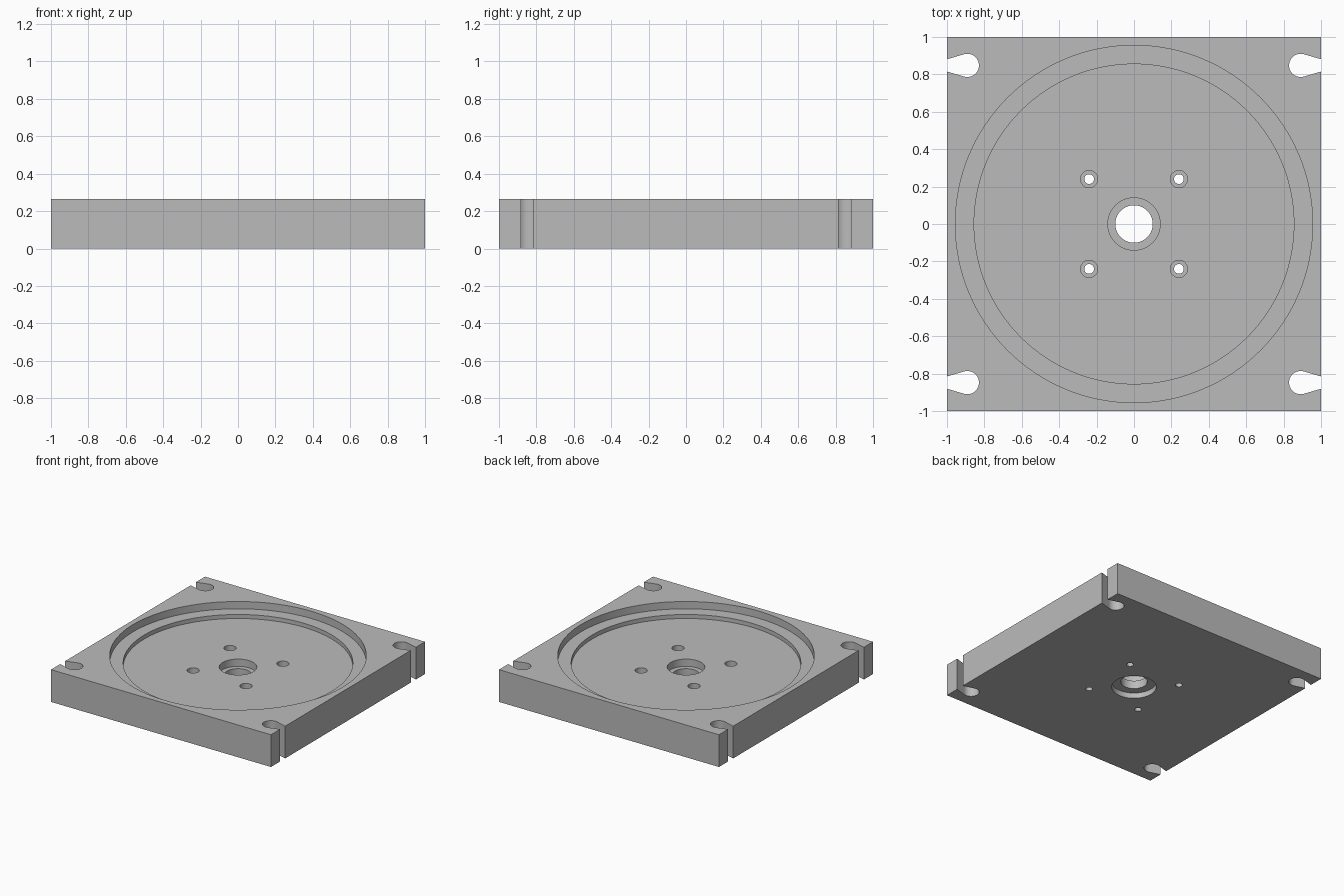
import bpy, bmesh, math

if "Cube" in bpy.data.objects:
    bpy.data.objects.remove(bpy.data.objects["Cube"])

HEIGHT = 0.265
LEDGE = HEIGHT - 0.06     # upper recess shelf
FLOOR = HEIGHT - 0.093    # pan floor

grey = bpy.data.materials.new("light grey")
grey.diffuse_color = (0.5, 0.5, 0.5, 1)
grey.use_nodes = True
grey.node_tree.nodes["Principled BSDF"].inputs["Base Color"].default_value = grey.diffuse_color


def prism(name, outline, z0, z1):
    """Closed prism from a counter-clockwise outline."""
    bm = bmesh.new()
    low = [bm.verts.new((x, y, z0)) for x, y in outline]
    high = [bm.verts.new((x, y, z1)) for x, y in outline]
    bm.faces.new(low[::-1])
    bm.faces.new(high)
    n = len(outline)
    for i in range(n):
        j = (i + 1) % n
        bm.faces.new((low[i], low[j], high[j], high[i]))
    bmesh.ops.recalc_face_normals(bm, faces=bm.faces)
    mesh = bpy.data.meshes.new(name)
    bm.to_mesh(mesh)
    bm.free()
    mesh.materials.append(grey)
    obj = bpy.data.objects.new(name, mesh)
    bpy.context.collection.objects.link(obj)
    return obj


def circle(r, n, cx=0, cy=0):
    return [(cx + r * math.cos(2 * math.pi * i / n),
             cy + r * math.sin(2 * math.pi * i / n)) for i in range(n)]


def cut(cutter):
    """Subtract a cutter from the plate and remove it."""
    cutter.hide_render = True
    mod = plate.modifiers.new("cut", 'BOOLEAN')
    mod.operation = 'DIFFERENCE'
    mod.solver = 'EXACT'
    mod.object = cutter
    bpy.ops.object.modifier_apply(modifier=mod.name)
    bpy.data.objects.remove(cutter)


# Square base plate
plate = prism("base_plate", [(-1, -1), (1, -1), (1, 1), (-1, 1)], 0, HEIGHT)
bpy.context.view_layer.objects.active = plate
plate.select_set(True)

# Stepped round recess
cut(prism("upper_recess", circle(0.955, 128), LEDGE, 0.4))
cut(prism("pan_recess", circle(0.855, 128), FLOOR, 0.4))

# Centre bore, counterbored from both sides
cut(prism("top_counterbore", circle(0.14, 64), FLOOR - 0.06, 0.4))
cut(prism("bottom_counterbore", circle(0.168, 64), -0.1, 0.045))
cut(prism("centre_bore", circle(0.1, 64), -0.1, 0.4))

# Four counterbored screw holes and four keyhole slots
R, CX, CY = 0.062, 0.891, 0.848
reach, half = 1 - CX, 0.033
tangent = math.pi - math.atan2(half, reach) - math.acos(R / math.hypot(half, reach))
tangent = math.pi - tangent          # arc end measured from the outward direction
tx, ty = R * math.cos(tangent), R * math.sin(tangent)
end_x = reach + 0.05
end_y = half + (half - ty) / (reach - tx) * 0.05
steps = 32
arc = [tangent + (2 * math.pi - 2 * tangent) * i / steps for i in range(steps + 1)]
slot = [(end_x, -end_y), (end_x, end_y)] + [(R * math.cos(a), R * math.sin(a)) for a in arc]
for sx in (-1, 1):
    for sy in (-1, 1):
        hx, hy = 0.24 * sx, 0.24 * sy
        cut(prism("screw_counterbore", circle(0.046, 32, hx, hy), FLOOR - 0.09, 0.4))
        cut(prism("screw_hole", circle(0.026, 32, hx, hy), -0.1, 0.4))
        cut(prism("corner_slot", [(sx * (CX + x), sy * CY + y) for x, y in slot], -0.1, 0.4))

bpy.ops.object.shade_smooth_by_angle(angle=math.radians(30))
